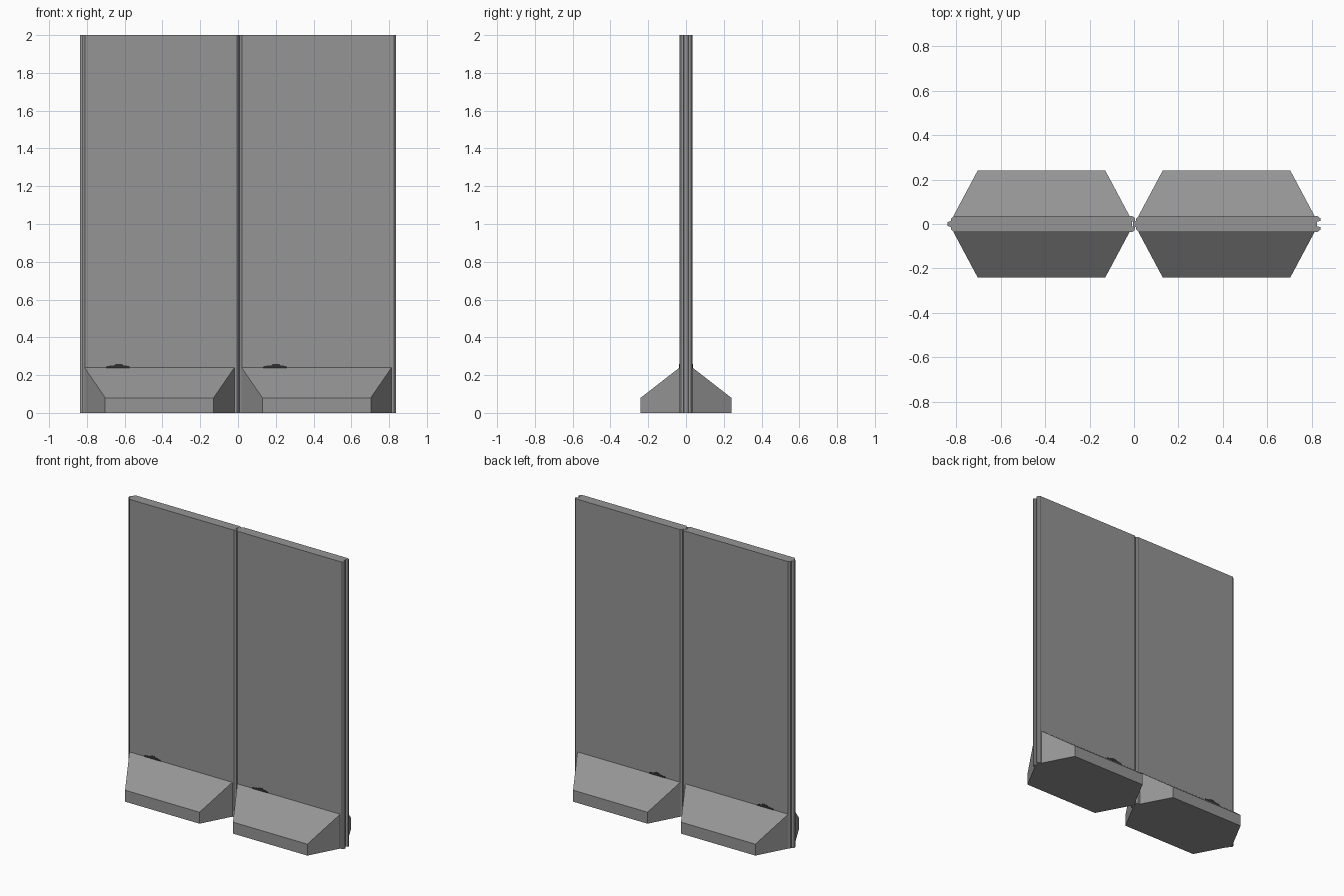
import bpy

if "Cube" in bpy.data.objects:
    bpy.data.objects.remove(bpy.data.objects["Cube"])

def material(name, v):
    m = bpy.data.materials.new(name)
    m.diffuse_color = (v, v, v, 1)
    m.use_nodes = True
    m.node_tree.nodes["Principled BSDF"].inputs["Base Color"].default_value = m.diffuse_color
    return m

concrete = material("grey concrete", 0.30)
dark = material("dark grey mark", 0.03)

def add_mesh(name, verts, faces, mat):
    me = bpy.data.meshes.new(name)
    me.from_pydata(verts, [], faces)
    me.materials.append(mat)
    ob = bpy.data.objects.new(name, me)
    bpy.context.collection.objects.link(ob)
    return ob

def prism(name, loop, mat, place):
    # extrude a counter-clockwise outline between place(p, 0) and place(p, 1)
    n = len(loop)
    verts = [place(p, t) for t in (0, 1) for p in loop]
    faces = [tuple(range(n))[::-1], tuple(range(n, 2 * n))]
    faces += [(i, (i + 1) % n, n + (i + 1) % n, n + i) for i in range(n)]
    return add_mesh(name, verts, faces, mat)

# half plan of a wall panel: grooved right end round to tongued left end
half = [(0.407, 0.010), (0.4215, 0.014), (0.4215, 0.026), (0.410, 0.035),
        (-0.395, 0.035), (-0.407, 0.024), (-0.407, 0.014), (-0.4215, 0.009)]
plan = half + [(x, -y) for x, y in reversed(half)]

for side, cx in (("left", -0.416), ("right", 0.416)):
    # tall panel with tongue and groove
    prism(side + "_wall_panel", plan, concrete,
          lambda p, t: (cx + p[0], p[1], 2.0 * t))
    for where, s in (("front", -1), ("back", 1)):
        # sloped, tapering foot: wide at the wall, narrow outside
        section = [(0.034, 0), (0.24, 0), (0.24, 0.08), (0.034, 0.24)]
        if s < 0:
            section = section[::-1]

        def foot(p, t):
            w = 0.397 if p[0] < 0.1 else 0.287
            return (cx + (2 * t - 1) * w, s * p[0], p[1])
        prism(f"{side}_{where}_foot", section, concrete, foot)

        # thin dark mark on the wall just above the foot
        mark = [(-0.285, 0.235), (-0.155, 0.235), (-0.16, 0.248),
                (-0.19, 0.252), (-0.20, 0.26), (-0.23, 0.26),
                (-0.24, 0.252), (-0.28, 0.248)]
        if s > 0:
            mark = mark[::-1]
        prism(f"{side}_{where}_mark", mark, dark,
              lambda p, t: (cx + p[0], s * (0.034 if (t == 0) else 0.0365), p[1]))
